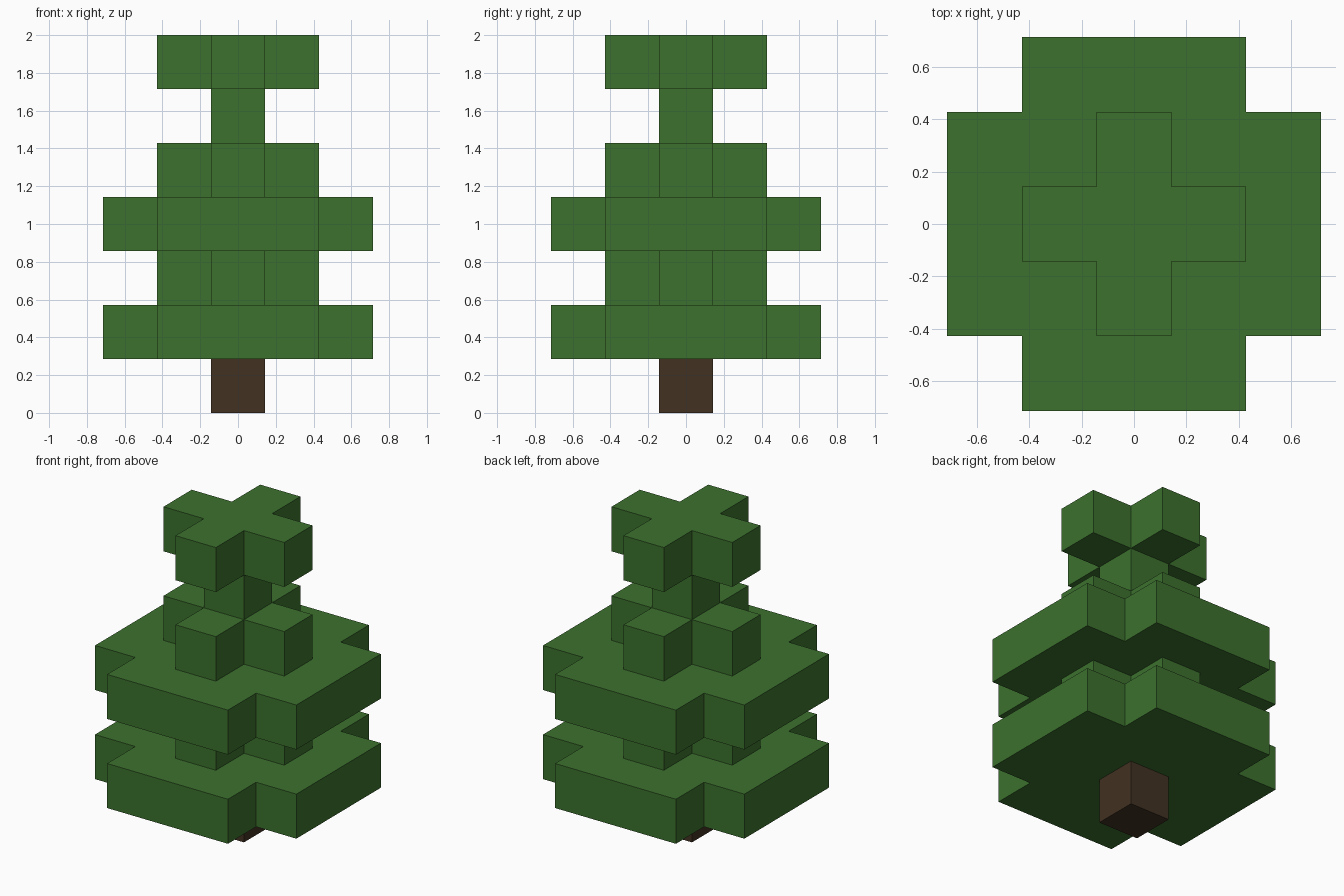
import bpy
import bmesh

if "Cube" in bpy.data.objects:
    bpy.data.objects.remove(bpy.data.objects["Cube"], do_unlink=True)

U = 2 / 7  # one block; the tree is seven blocks tall


def make_material(name, color):
    mat = bpy.data.materials.new(name)
    mat.use_nodes = True
    mat.diffuse_color = color
    mat.node_tree.nodes["Principled BSDF"].inputs["Base Color"].default_value = color
    return mat


green = make_material("leaf green", (0.045, 0.165, 0.027, 1))
brown = make_material("bark brown", (0.054, 0.032, 0.016, 1))


def square(r):
    return [(r, r), (-r, r), (-r, -r), (r, -r)]


def cross(reach, arm):
    # One corner notch, turned through four quarter turns
    notch = [(reach, arm), (arm, arm), (arm, reach)]
    outline = []
    for _ in range(4):
        outline += notch
        notch = [(-y, x) for x, y in notch]
    return outline


def add_layer(name, outline, level, mat):
    bm = bmesh.new()
    base = bm.faces.new([bm.verts.new((x * U, y * U, level * U)) for x, y in outline])
    top = bmesh.ops.extrude_face_region(bm, geom=[base], use_keep_orig=True)
    verts = [v for v in top["geom"] if isinstance(v, bmesh.types.BMVert)]
    bmesh.ops.translate(bm, verts=verts, vec=(0, 0, U))
    bmesh.ops.recalc_face_normals(bm, faces=bm.faces)
    mesh = bpy.data.meshes.new(name)
    bm.to_mesh(mesh)
    bm.free()
    mesh.materials.append(mat)
    bpy.context.collection.objects.link(bpy.data.objects.new(name, mesh))


block = square(0.5)
small = cross(1.5, 0.5)
wide = cross(2.5, 1.5)

# Trunk, then the foliage from bottom to top
layers = [
    ("trunk", block, brown),
    ("lower_wide_foliage", wide, green),
    ("lower_inner_foliage", small, green),
    ("upper_wide_foliage", wide, green),
    ("upper_inner_foliage", small, green),
    ("foliage_neck", block, green),
    ("crown", small, green),
]
for level, (name, outline, mat) in enumerate(layers):
    add_layer(name, outline, level, mat)
